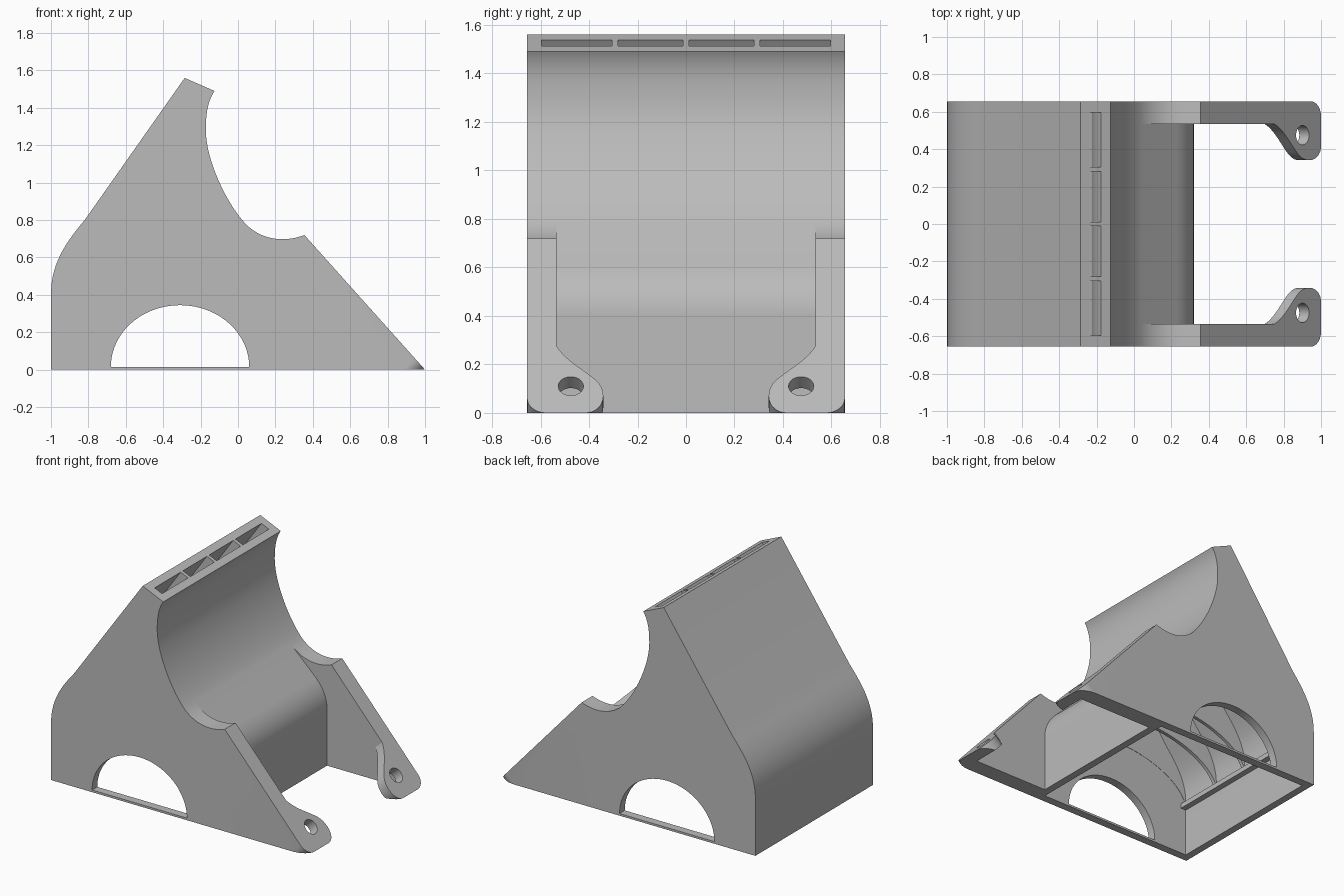
import bpy, bmesh, math
from mathutils import Vector

if "Cube" in bpy.data.objects:
    bpy.data.objects.remove(bpy.data.objects["Cube"])

HALF = 0.655      # half of the total width
INNER = 0.535     # inner face of the front arms
WALL = 0.055      # shell thickness

grey = bpy.data.materials.new("plain grey")
grey.use_nodes = True
grey.diffuse_color = (0.5, 0.5, 0.5, 1)
grey.node_tree.nodes["Principled BSDF"].inputs["Base Color"].default_value = (0.5, 0.5, 0.5, 1)


def bezier(a, b, c, d, n=14):
    a, b, c, d = map(Vector, (a, b, c, d))
    out = []
    for i in range(n + 1):
        t = i / n
        u = 1 - t
        out.append(a * u**3 + b * 3 * t * u * u + c * 3 * t * t * u + d * t**3)
    return out


def offset(chain, dist):
    """Shift a chain of 2D points to the right of its direction."""
    out = []
    for i, p in enumerate(chain):
        a, b = chain[max(i - 1, 0)], chain[min(i + 1, len(chain) - 1)]
        t = (b - a).normalized()
        out.append(p + Vector((t.y, -t.x)) * dist)
    return out


def prism(name, pts, place, depth, floor=False):
    """Extrude a 2D outline; place() maps it to 3D, depth is the sweep vector."""
    bm = bmesh.new()
    face = bm.faces.new([bm.verts.new(place(p)) for p in pts])
    ext = bmesh.ops.extrude_face_region(bm, geom=[face], use_keep_orig=True)
    verts = [g for g in ext["geom"] if isinstance(g, bmesh.types.BMVert)]
    bmesh.ops.translate(bm, verts=verts, vec=depth)
    if floor:
        geom = bm.verts[:] + bm.edges[:] + bm.faces[:]
        cut = bmesh.ops.bisect_plane(bm, geom=geom, plane_co=(0, 0, 0),
                                     plane_no=(0, 0, -1), clear_outer=True)
        edges = [g for g in cut["geom_cut"] if isinstance(g, bmesh.types.BMEdge)]
        bmesh.ops.holes_fill(bm, edges=edges)
    bmesh.ops.recalc_face_normals(bm, faces=bm.faces[:])
    mesh = bpy.data.meshes.new(name)
    bm.to_mesh(mesh)
    bm.free()
    mesh.materials.append(grey)
    ob = bpy.data.objects.new(name, mesh)
    bpy.context.collection.objects.link(ob)
    return ob


def slab(name, pts, y0, y1):
    return prism(name, pts, lambda p: (p[0], y0, p[1]), Vector((0, y1 - y0, 0)))


def activate(ob):
    bpy.ops.object.select_all(action="DESELECT")
    ob.select_set(True)
    bpy.context.view_layer.objects.active = ob


def carve(ob, cutter):
    cutter.hide_render = True
    mod = ob.modifiers.new("cut", "BOOLEAN")
    mod.operation = "DIFFERENCE"
    mod.solver = "EXACT"
    mod.object = cutter
    activate(ob)
    bpy.ops.object.modifier_apply(modifier=mod.name)
    bpy.data.objects.remove(cutter)


def arch(cx, cz, rx, rz, n=40):
    return [(cx + rx * math.cos(math.pi * i / n), cz + rz * math.sin(math.pi * i / n))
            for i in range(n + 1)]


# Side profile chains
back = bezier((-1, 0.4), (-1, 0.56), (-0.93, 0.67), (-0.82, 0.8)) + [Vector((-0.285, 1.56))]
hollow = bezier((-0.125, 1.49), (-0.165, 1.43), (-0.172, 1.36), (-0.172, 1.28))
hollow += bezier((-0.172, 1.28), (-0.172, 1.13), (-0.07, 0.9), (0.04, 0.78))[1:]
seat = bezier((0.04, 0.78), (0.13, 0.69), (0.25, 0.68), (0.355, 0.72))
nose = [Vector((0.04, 0.78))] + bezier((0.23, 0.6), (0.3, 0.53), (0.32, 0.46), (0.32, 0.4))

# Body with the gap between the front arms
body = slab("stand_body", [Vector((-1, 0))] + back + hollow + seat[1:] + [Vector((1, 0))],
            -HALF, HALF)
gap = nose + [(0.32, -0.1), (1.2, -0.1), (1.2, 1), (0.04, 1)]
carve(body, slab("gap_cutter", gap, -INNER, INNER))

# Four bays open at the top, leaving three ribs between them
rear = offset([Vector((-1, -0.1))] + back, WALL)
fore = offset(hollow + nose[1:] + [Vector((0.32, -0.1))], WALL)
rear.append(rear[-1] + (rear[-1] - rear[-2]).normalized() * 0.15)
fore.insert(0, fore[0] + (fore[0] - fore[1]).normalized() * 0.15)
for y0, y1 in ((-0.595, -0.305), (-0.28, -0.012), (0.012, 0.28), (0.305, 0.595)):
    carve(body, slab("bay_cutter", rear + fore, y0, y1))

# Arched clearance below the ribs, then the half-round side windows
under = arch(-0.34, 0.34, 0.607, 0.3) + [(-0.947, -0.1), (0.267, -0.1)]
carve(body, slab("rib_arch_cutter", under, -0.597, 0.597))
carve(body, slab("window_cutter", arch(-0.31, 0.015, 0.37, 0.33), -1, 1))

# Ledge on the inside of the back wall
ledge = slab("inner_ledge", [(-0.95, 0.34), (-0.905, 0.34), (-0.905, 0.375), (-0.95, 0.375)],
             -0.596, 0.596)

# Frame of the sloped front faces
up = Vector((-0.645, 0, 0.72)).normalized()
inward = Vector((-up.z, 0, up.x))
tip = Vector((1, 0, 0))
parts = [body, ledge]


def on_slope(side, lift=0):
    return lambda p: tip + up * p[1] + Vector((0, side * p[0], 0)) - inward * lift


ear_edge = bezier((0.536, 0.376), (0.5, 0.29), (0.42, 0.24), (0.37, 0.18), 10)
ear_edge += bezier((0.37, 0.18), (0.32, 0.12), (0.335, 0.01), (0.41, 0), 10)[1:]
round_corner = [(HALF - 0.08 + 0.08 * math.sin(a), 0.08 - 0.08 * math.cos(a))
                for a in [math.pi / 2 * i / 10 for i in range(11)]]
bolt = [(0.475 + 0.052 * math.cos(math.tau * i / 32), 0.148 + 0.052 * math.sin(math.tau * i / 32))
        for i in range(32)]

for side, label in ((1, "back"), (-1, "front")):
    # Rounded outer corner of each arm tip
    corner = round_corner + [(0.75, 0.08), (0.75, -0.1), (HALF - 0.08, -0.1)]
    carve(body, prism("corner_cutter", corner, on_slope(side, 0.1), inward * 0.35))
    # Mounting ear with a bolt hole
    ear = prism(label + "_mounting_ear", ear_edge + [Vector((0.536, 0))],
                on_slope(side), inward * 0.07, floor=True)
    carve(ear, prism("bolt_cutter", bolt, on_slope(side, 0.1), inward * 0.35))
    parts.append(ear)

for ob in parts:
    activate(ob)
    bpy.ops.object.shade_smooth_by_angle(angle=math.radians(25))
